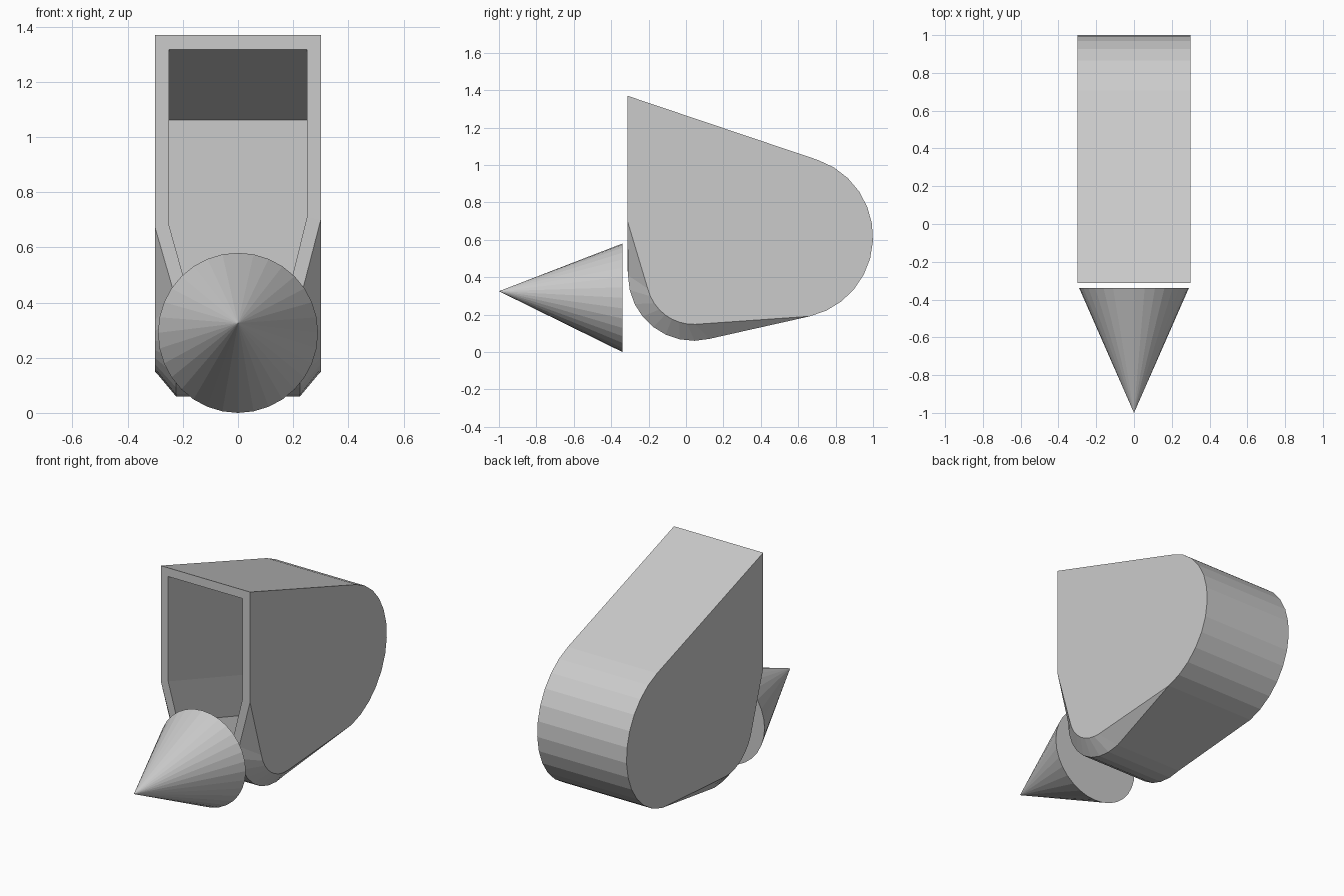
import bpy, bmesh
from math import sin, cos, radians

if "Cube" in bpy.data.objects:
    bpy.data.objects.remove(bpy.data.objects["Cube"])


def arc(cy, cz, r, a0, a1, n):
    """Points (y, z) along an arc, angles in degrees."""
    steps = [radians(a0 + (a1 - a0) * i / n) for i in range(n + 1)]
    return [(cy + r * cos(a), cz + r * sin(a)) for a in steps]


def finish(bm, name):
    bmesh.ops.recalc_face_normals(bm, faces=bm.faces)
    me = bpy.data.meshes.new(name)
    bm.to_mesh(me)
    bm.free()
    ob = bpy.data.objects.new(name, me)
    bpy.context.collection.objects.link(ob)
    return ob


# Hollow scoop shell
W, RIM, FRONT = 0.30, 0.225, -0.313
bm = bmesh.new()
back_arc = arc(0.565, 0.615, 0.435, 71, -77, 12)
rim_arc = arc(0.04, 0.41, 0.35, 284, 180, 8)       # narrow lower edge
wall_arc = arc(0.04, 0.40, 0.252, 272, 194, 8)     # where the side wall ends
sides = {}
for s, bend in ((-1, 0.67), (1, 0.70)):
    def v(x, p):
        return bm.verts.new((s * x, p[0], p[1]))
    top = v(W, (FRONT, 1.37))
    back = [v(W, p) for p in back_arc]
    rim = [v(RIM, p) for p in rim_arc]
    wall = [v(W, p) for p in wall_arc]
    corner = v(W, (FRONT, bend))
    # Flat side wall and the chamfer around its lower edge
    bm.faces.new([top] + back + wall + [corner])
    bm.faces.new((back[-1], rim[0], wall[0]))
    bm.faces.new((corner, wall[-1], rim[-1]))
    for i in range(len(rim) - 1):
        bm.faces.new((rim[i], rim[i + 1], wall[i + 1], wall[i]))
    # Opening edge and its copy pushed back parallel to the roof
    edge = [(0.25, 1.317), (0.25, bend + 0.01), (0.187, 0.455)]
    mouth = [v(x, (FRONT, z)) for x, z in edge]
    deep = [v(x, (0.47, z - 0.255)) for x, z in edge]
    sides[s] = ([top] + back + rim, [top, corner, rim[-1]], mouth, deep)

# Outer skin joining the two sides
left, right = sides[-1], sides[1]
for i in range(len(left[0]) - 1):
    bm.faces.new((left[0][i], left[0][i + 1], right[0][i + 1], right[0][i]))
# Front rim and cavity walls
outer, mouth, deep = [left[k] + right[k][::-1] for k in (1, 2, 3)]
for a, b in ((outer, mouth), (mouth, deep)):
    for i in range(6):
        j = (i + 1) % 6
        bm.faces.new((a[i], a[j], b[j], b[i]))
bm.faces.new(deep)
finish(bm, "scoop_shell")

# Forward pointing cone with a slightly raised tip
bm = bmesh.new()
N = 32
tip = bm.verts.new((0, -1.0, 0.325))
ring = [bm.verts.new((x, -0.34, z)) for x, z in arc(0, 0.29, 0.29, 0, 360, N)[:-1]]
for i in range(N):
    bm.faces.new((tip, ring[i], ring[(i + 1) % N]))
bm.faces.new(ring)
finish(bm, "front_cone")
